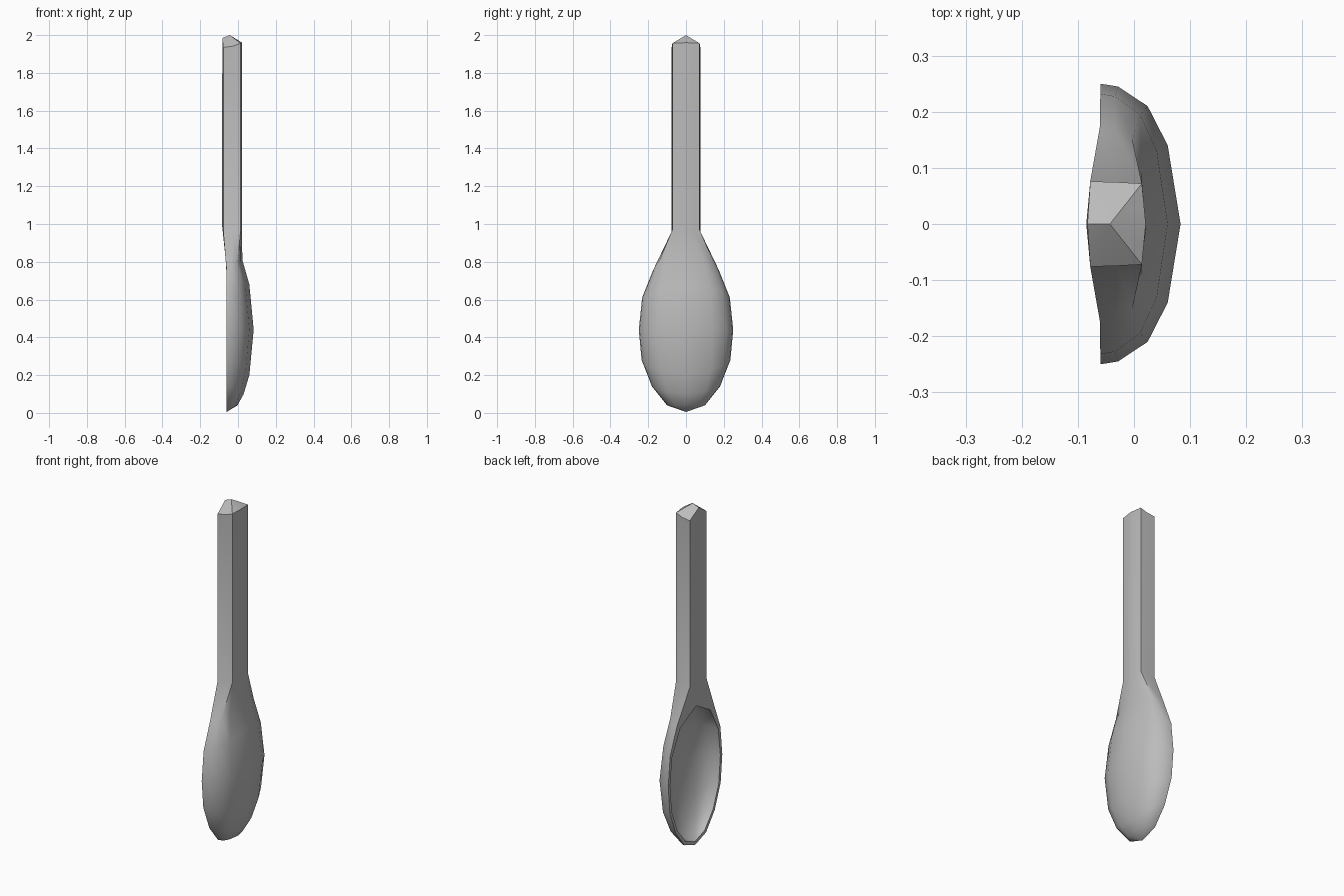
import bpy
import bmesh
import math

cube = bpy.data.objects.get("Cube")
if cube:
    bpy.data.objects.remove(cube, do_unlink=True)

metal = bpy.data.materials.new("grey metal")
metal.use_nodes = True
colour = (0.5, 0.5, 0.5, 1)
metal.diffuse_color = colour
metal.node_tree.nodes["Principled BSDF"].inputs["Base Color"].default_value = colour

# Half cross-sections as (width fraction, depth fraction), rim to centre
ROUND = [(1, 0), (0.98, 0.22), (0.84, 0.59), (0.56, 0.84), (0, 1)]
BOXY = [(1, 0), (0.98, 0.5), (0.95, 0.93), (0.48, 0.965), (0, 1)]

# Rows: half width, rim z, centre z, rim x, centre x, boxiness
OUTER = [
    (0, 0.005, 0.005, -0.06, -0.06, 0),
    (0.1, 0.04, 0.04, -0.06, -0.003, 0),
    (0.18, 0.14, 0.1, -0.06, 0.03, 0),
    (0.235, 0.28, 0.2, -0.06, 0.06, 0),
    (0.25, 0.44, 0.44, -0.06, 0.083, 0),
    (0.232, 0.61, 0.68, -0.06, 0.06, 0),
    (0.172, 0.76, 0.81, -0.061, 0.023, 0.3),
    (0.076, 0.96, 0.97, -0.078, 0.021, 1),
    (0.076, 1.935, 1.96, -0.078, 0.021, 1),
]
INNER = [
    (0, 0.025, 0.025, -0.06, -0.06, 0),
    (0.088, 0.057, 0.06, -0.06, -0.02, 0),
    (0.165, 0.15, 0.11, -0.06, 0.012, 0),
    (0.217, 0.28, 0.21, -0.06, 0.042, 0),
    (0.232, 0.44, 0.44, -0.06, 0.063, 0),
    (0.213, 0.6, 0.66, -0.06, 0.042, 0),
    (0.14, 0.74, 0.77, -0.061, 0.005, 0),
    (0, 0.82, 0.82, -0.066, -0.066, 0),
]

bm = bmesh.new()


def make_row(w, z_rim, z_mid, x_rim, x_mid, box):
    half = []
    for (ry, rd), (by, bd) in zip(ROUND, BOXY):
        y, d = ry + (by - ry) * box, rd + (bd - rd) * box
        half.append((x_rim + (x_mid - x_rim) * d, y * w,
                     z_rim + (z_mid - z_rim) * d * d))
    full = half + [(x, -y, z) for x, y, z in half[-2::-1]]
    return [bm.verts.new(p) for p in full]


def loft(rows):
    for a, b in zip(rows, rows[1:]):
        for i in range(len(a) - 1):
            bm.faces.new((a[i], a[i + 1], b[i + 1], b[i]))


# Back of the bowl and handle, and the hollow
outer = [make_row(*r) for r in OUTER]
inner = [make_row(*r) for r in INNER]
loft(outer)
loft(inner)

# Flat rim joining the two shells, and the neck and handle front
neck = bm.verts.new((-0.085, 0, 1.0))
top = bm.verts.new((-0.083, 0, 1.985))
tip = bm.verts.new((-0.043, 0, 2.0))
for s in (0, -1):
    for i in range(len(inner) - 1):
        bm.faces.new((outer[i][s], outer[i + 1][s], inner[i + 1][s], inner[i][s]))
    bm.faces.new((outer[7][s], neck, inner[7][s]))
    bm.faces.new((outer[7][s], outer[8][s], top, neck))

# Pointed end of the handle
ring = outer[8] + [top]
for a, b in zip(ring, ring[1:] + ring[:1]):
    bm.faces.new((a, b, tip))

bmesh.ops.remove_doubles(bm, verts=bm.verts[:], dist=0.0005)
bmesh.ops.recalc_face_normals(bm, faces=bm.faces[:])
mesh = bpy.data.meshes.new("spoon")
bm.to_mesh(mesh)
bm.free()
mesh.materials.append(metal)
spoon = bpy.data.objects.new("spoon", mesh)
bpy.context.collection.objects.link(spoon)

bpy.ops.object.select_all(action="DESELECT")
spoon.select_set(True)
bpy.context.view_layer.objects.active = spoon
bpy.ops.object.shade_smooth_by_angle(angle=math.radians(50))
